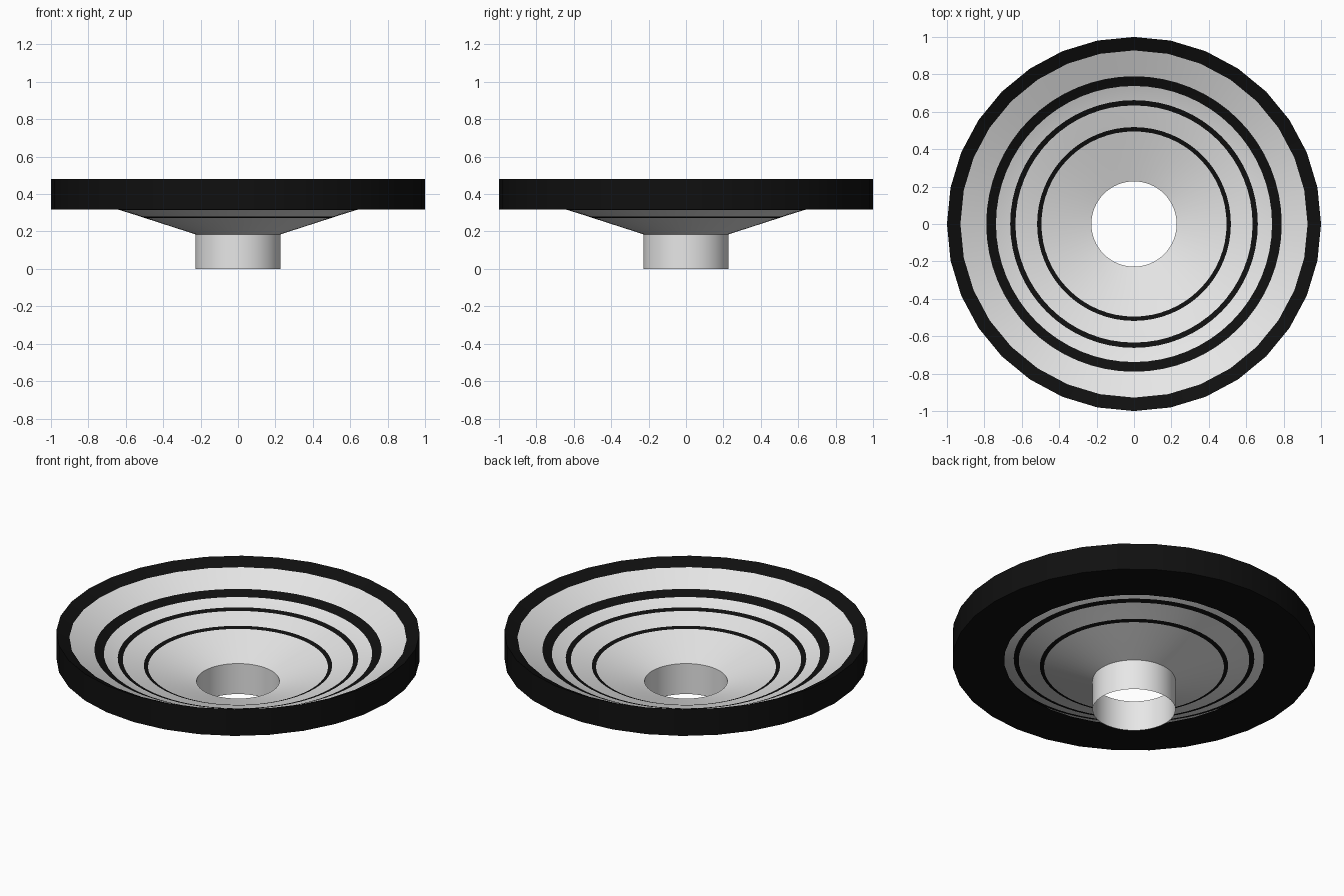
import bpy, bmesh, math

if "Cube" in bpy.data.objects:
    bpy.data.objects.remove(bpy.data.objects["Cube"])


def material(name, value):
    m = bpy.data.materials.new(name)
    m.diffuse_color = (value, value, value, 1)
    m.use_nodes = True
    m.node_tree.nodes["Principled BSDF"].inputs["Base Color"].default_value = m.diffuse_color
    return m


PALE = material("pale_grey", 0.8)
BLACK = material("black", 0.005)


def lathe(name, profile, colours, sides):
    """Spin an (r, z) profile about z; colours gives a material index per band."""
    bm = bmesh.new()
    rings = []
    for r, z in profile:
        rings.append([bm.verts.new((r * math.cos(2 * math.pi * i / sides),
                                    r * math.sin(2 * math.pi * i / sides), z))
                      for i in range(sides)])
    for k, colour in enumerate(colours):
        a, b = rings[k], rings[k + 1]
        for i in range(sides):
            j = (i + 1) % sides
            bm.faces.new((a[i], a[j], b[j], b[i])).material_index = colour
    mesh = bpy.data.meshes.new(name)
    bm.to_mesh(mesh)
    bm.free()
    mesh.materials.append(PALE)
    mesh.materials.append(BLACK)
    ob = bpy.data.objects.new(name, mesh)
    bpy.context.collection.objects.link(ob)
    bpy.ops.object.select_all(action='DESELECT')
    ob.select_set(True)
    bpy.context.view_layer.objects.active = ob
    bpy.ops.object.shade_smooth_by_angle(angle=math.radians(35))
    return ob


# Open tube at the base
lathe("neck_tube", [(0.228, 0), (0.228, 0.185)], [0], 64)

# Thin open cone with three painted black bands (profile runs outside-in, facing up)
cone = [(0.932, 0.444), (0.79, 0.376), (0.738, 0.351), (0.662, 0.324),
        (0.634, 0.315), (0.518, 0.279), (0.495, 0.271), (0.228, 0.185)]
lathe("cone", cone[::-1], [0, 1, 0, 1, 0, 1, 0], 64)

# Black rim: sloping lip, upright outer wall and flat underside
lathe("rim", [(0.715, 0.318), (1.0, 0.318), (1.0, 0.48), (0.928, 0.444)],
      [1, 1, 1], 32)
